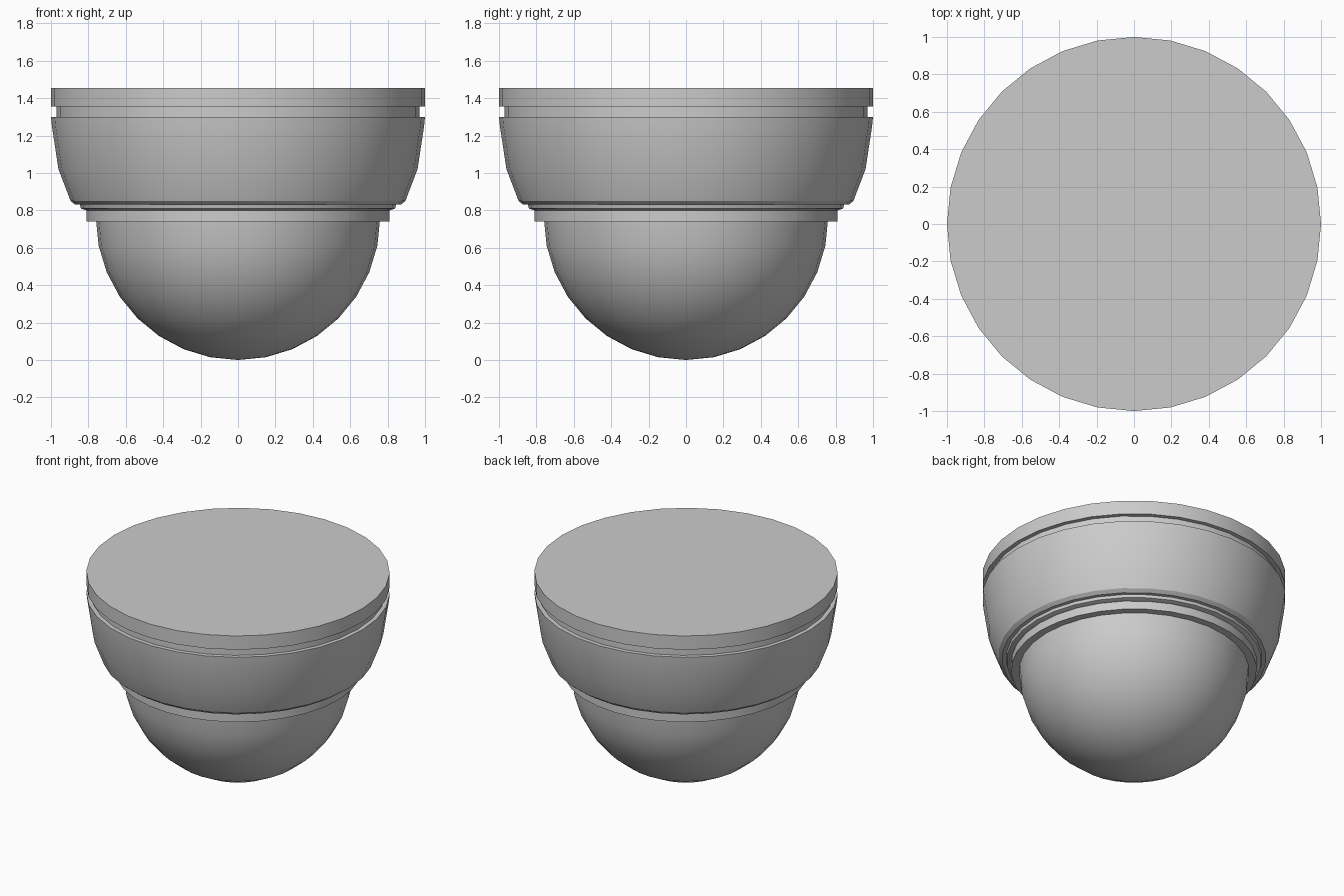
import bpy, math

if "Cube" in bpy.data.objects:
    bpy.data.objects.remove(bpy.data.objects["Cube"])

SIDES = 32


def lathe(name, profile):
    """Spin (radius, z) points listed bottom to top; zero radius closes to a point."""
    verts, rings, faces = [], [], []
    for r, z in profile:
        start = len(verts)
        if r == 0:
            verts.append((0, 0, z))
            rings.append([start] * SIDES)
        else:
            for i in range(SIDES):
                a = 2 * math.pi * i / SIDES
                verts.append((r * math.cos(a), r * math.sin(a), z))
            rings.append(list(range(start, start + SIDES)))
    for low, high in zip(rings, rings[1:]):
        for i in range(SIDES):
            j = (i + 1) % SIDES
            face = [low[i], low[j], high[j], high[i]]
            faces.append(list(dict.fromkeys(face)))
    mesh = bpy.data.meshes.new(name)
    mesh.from_pydata(verts, [], faces)
    obj = bpy.data.objects.new(name, mesh)
    bpy.context.collection.objects.link(obj)
    bpy.ops.object.select_all(action='DESELECT')
    obj.select_set(True)
    bpy.context.view_layer.objects.active = obj
    bpy.ops.object.shade_smooth_by_angle(angle=math.radians(30))
    return obj


# Transparent-style hemispherical cover, from its lowest point up to the rim
R = 0.76
dome = [(R * math.sin(t), R - R * math.cos(t))
        for t in (math.pi / 2 * k / 8 for k in range(9))]
dome[0] = (0, 0)
lathe("dome_cover", dome)

# Stepped ring holding the dome
lathe("retaining_ring", [(0.75, 0.74), (0.81, 0.74), (0.81, 0.80)])
lathe("trim_ring", [(0.80, 0.80), (0.81, 0.80), (0.84, 0.81), (0.845, 0.83)])

# Rounded bowl housing, with its upper lip returning to the groove
lathe("housing", [(0.84, 0.83), (0.87, 0.83), (0.895, 0.85), (0.96, 1.02),
                  (0.995, 1.25), (1.0, 1.30), (0.97, 1.30)])

# Recessed seam between housing and mounting plate
lathe("seam_groove", [(0.97, 1.30), (0.97, 1.355)])

# Flat mounting plate
lathe("mounting_plate", [(0.97, 1.355), (1.0, 1.355), (1.0, 1.455), (0, 1.455)])
